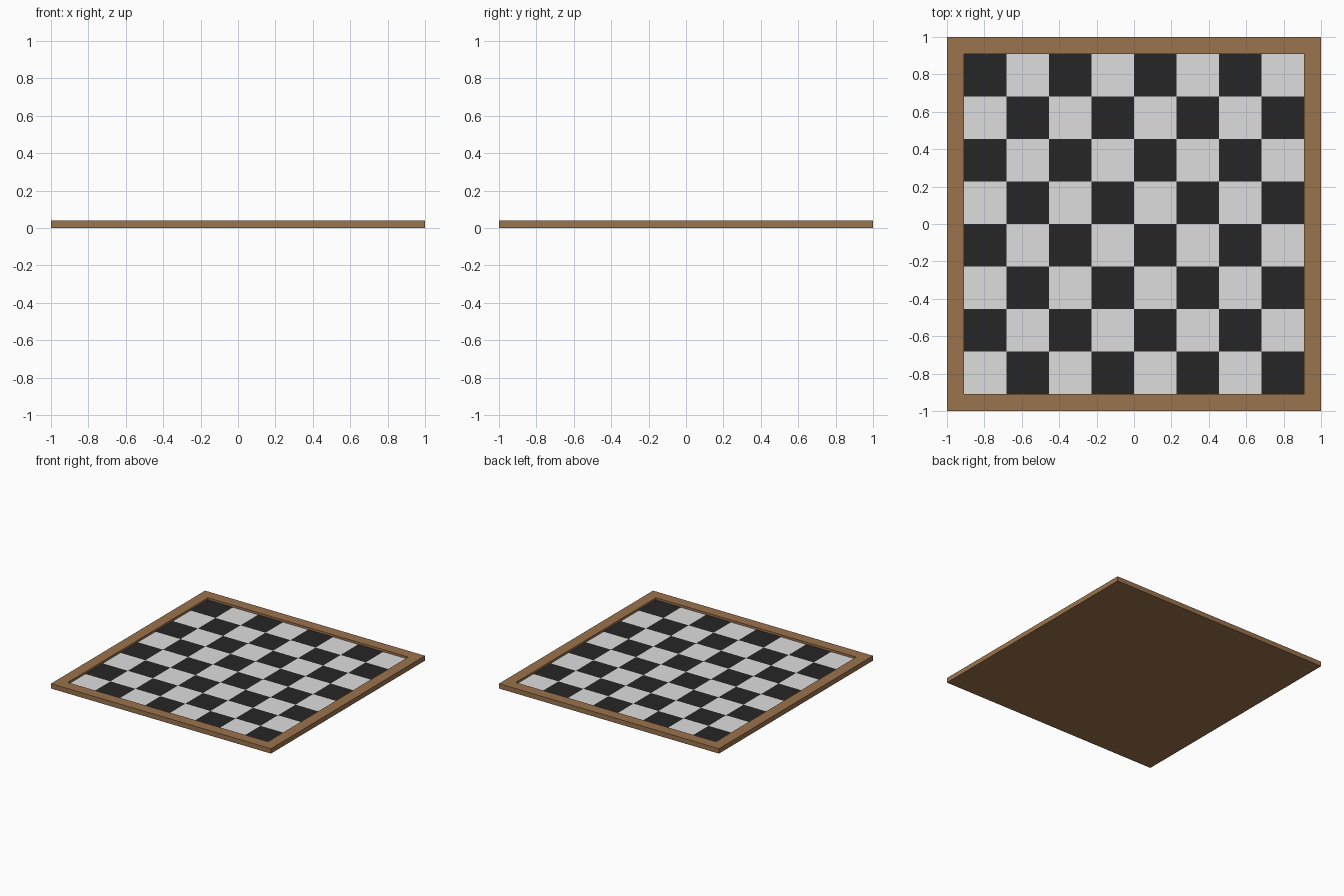
import bpy, bmesh
from mathutils import Matrix

if "Cube" in bpy.data.objects:
    bpy.data.objects.remove(bpy.data.objects["Cube"])

HEIGHT, RIM, FLOOR_Z, N = 0.04, 0.09, 0.022, 8
INNER = 1.0 - RIM


def srgb(r, g, b):
    lin = lambda c: c / 12.92 if c <= 0.04045 else ((c + 0.055) / 1.055) ** 2.4
    return tuple(lin(v / 255) for v in (r, g, b)) + (1.0,)


def material(name, colour):
    m = bpy.data.materials.new(name)
    m.diffuse_color = colour
    m.use_nodes = True
    m.node_tree.nodes["Principled BSDF"].inputs["Base Color"].default_value = m.diffuse_color
    return m


def add_object(name, bm, mats):
    mesh = bpy.data.meshes.new(name)
    bm.to_mesh(mesh)
    bm.free()
    for m in mats:
        mesh.materials.append(m)
    obj = bpy.data.objects.new(name, mesh)
    bpy.context.collection.objects.link(obj)
    return obj


wood = material("brown wood", srgb(154, 115, 77))
light = material("light square", srgb(222, 222, 222))
dark = material("dark square", srgb(38, 38, 38))

# Wooden tray: square rings joined from the base, up the side, over the rim, down to the field
bm = bmesh.new()
rings = [[bm.verts.new((sx * r, sy * r, z)) for sx, sy in ((-1, -1), (1, -1), (1, 1), (-1, 1))]
         for r, z in ((1, 0), (1, HEIGHT), (INNER, HEIGHT), (INNER, FLOOR_Z))]
bm.faces.new(rings[0][::-1])
for low, high in zip(rings, rings[1:]):
    for k in range(4):
        n = (k + 1) % 4
        bm.faces.new((low[k], low[n], high[n], high[k]))
add_object("board_frame", bm, [wood])

# Playing field: an 8 x 8 grid coloured in a checker pattern
bm = bmesh.new()
bmesh.ops.create_grid(bm, x_segments=N, y_segments=N, size=INNER,
                      matrix=Matrix.Translation((0, 0, FLOOR_Z)))
cell = 2 * INNER / N
for f in bm.faces:
    c = f.calc_center_median()
    i, j = int((c.x + INNER) / cell), int((c.y + INNER) / cell)
    f.material_index = (i + j) % 2
add_object("checkered_field", bm, [light, dark])
